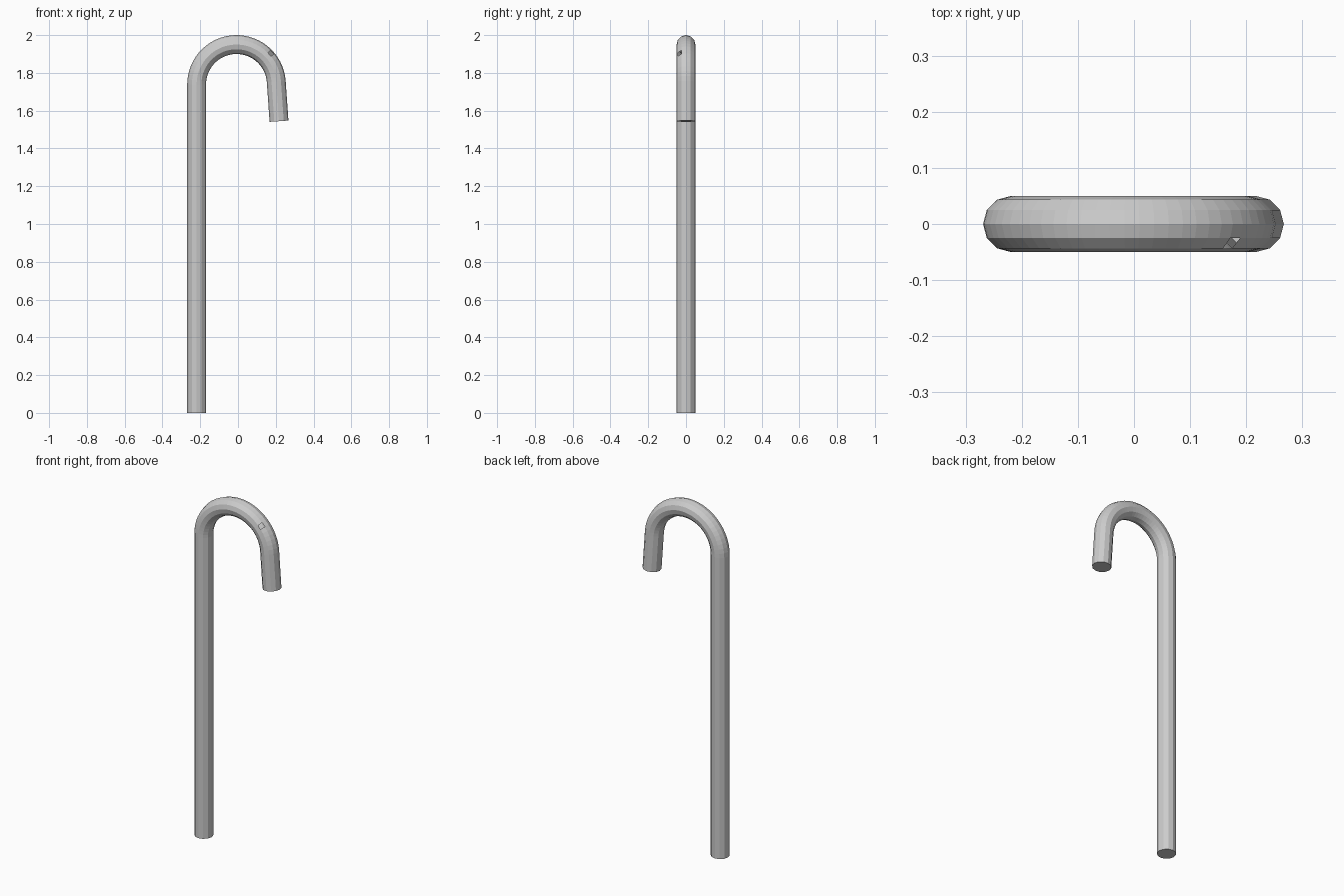
import bpy, bmesh
from math import sin, cos, radians
from mathutils import Vector

if "Cube" in bpy.data.objects:
    bpy.data.objects.remove(bpy.data.objects["Cube"])

SIDES, R = 12, 0.05                 # tube cross-section
CX, CZ, BEND = -0.008, 1.739, 0.211  # hook centre and bend radius
END, SEGS, TIP = 4, 30, 0.21        # hook end angle, arc segments, tip length

# Path as (centre point, outward direction)
def arc(deg):
    n = Vector((cos(radians(deg)), 0, sin(radians(deg))))
    return Vector((CX, 0, CZ)) + n * BEND, n

path = [arc(180 - (180 - END) * i / SEGS) for i in range(SEGS + 1)]
path.insert(0, (Vector((CX - BEND, 0, 0)), Vector((-1, 0, 0))))
end, n = path[-1]
path.append((end + Vector((n.z, 0, -n.x)) * TIP, n))

# Sweep a twelve-sided ring along the path
bm = bmesh.new()
rings = []
for p, n in path:
    rings.append([bm.verts.new(p + R * (n * cos(radians(360 / SIDES * k))
                  + Vector((0, sin(radians(360 / SIDES * k)), 0)))) for k in range(SIDES)])
tiles = {}
for i in range(len(rings) - 1):
    for k in range(SIDES):
        m = (k + 1) % SIDES
        tiles[i, k] = bm.faces.new((rings[i][k], rings[i][m], rings[i + 1][m], rings[i + 1][k]))
bm.faces.new(rings[0])
bm.faces.new(rings[-1])
bmesh.ops.recalc_face_normals(bm, faces=bm.faces)

# Small square opening on the front of the hook
bmesh.ops.delete(bm, geom=[tiles[24, 10]], context='FACES_ONLY')

mesh = bpy.data.meshes.new("hooked_cane")
bm.to_mesh(mesh)
bm.free()
bpy.context.collection.objects.link(bpy.data.objects.new("hooked_cane", mesh))
